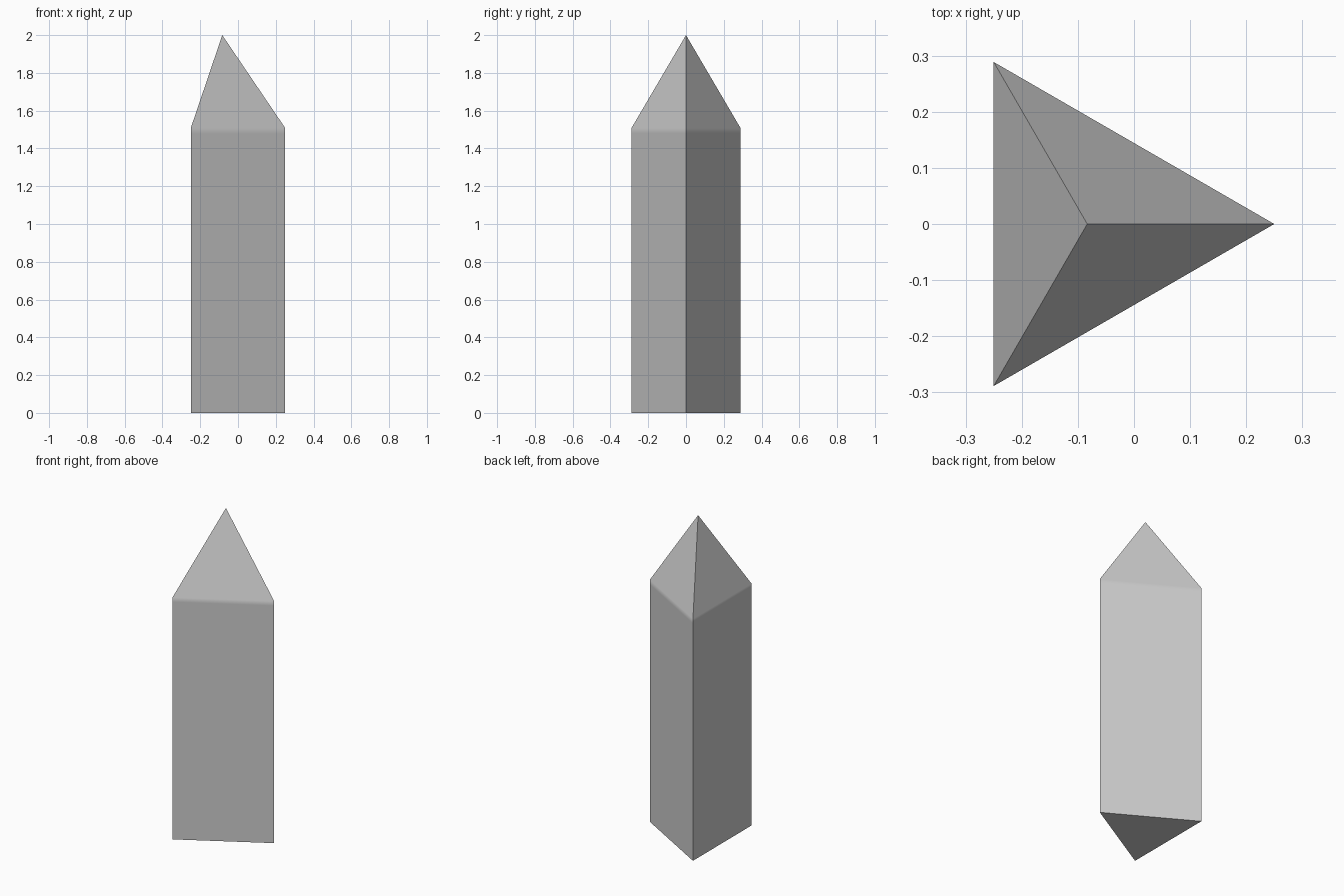
import bpy, bmesh
from math import cos, sin, tau, radians

if "Cube" in bpy.data.objects:
    bpy.data.objects.remove(bpy.data.objects["Cube"])

SIDES, RADIUS, CX = 3, 1 / 3, -1 / 12
# base, support loop just under the rim, rim
LEVELS = (0, 1.48, 1.508)

bm = bmesh.new()


def ring(z):
    return [bm.verts.new((CX + RADIUS * cos(tau * i / SIDES),
                          RADIUS * sin(tau * i / SIDES), z)) for i in range(SIDES)]


# three-sided shaft
rings = [ring(z) for z in LEVELS]
bm.faces.new(rings[0][::-1])
for lo, hi in zip(rings, rings[1:]):
    for i in range(SIDES):
        j = (i + 1) % SIDES
        bm.faces.new((lo[i], lo[j], hi[j], hi[i]))

# pointed tip
apex = bm.verts.new((CX, 0, 2))
for i in range(SIDES):
    bm.faces.new((rings[-1][i], rings[-1][(i + 1) % SIDES], apex))

bmesh.ops.recalc_face_normals(bm, faces=bm.faces)
mesh = bpy.data.meshes.new("pointed_post")
bm.to_mesh(mesh)
bm.free()
post = bpy.data.objects.new("pointed_post", mesh)
bpy.context.collection.objects.link(post)

# soft rim, sharp corners
bpy.context.view_layer.objects.active = post
post.select_set(True)
bpy.ops.object.shade_smooth_by_angle(angle=radians(40))
weighted = post.modifiers.new("weighted_normals", 'WEIGHTED_NORMAL')
weighted.weight = 100
weighted.keep_sharp = True
